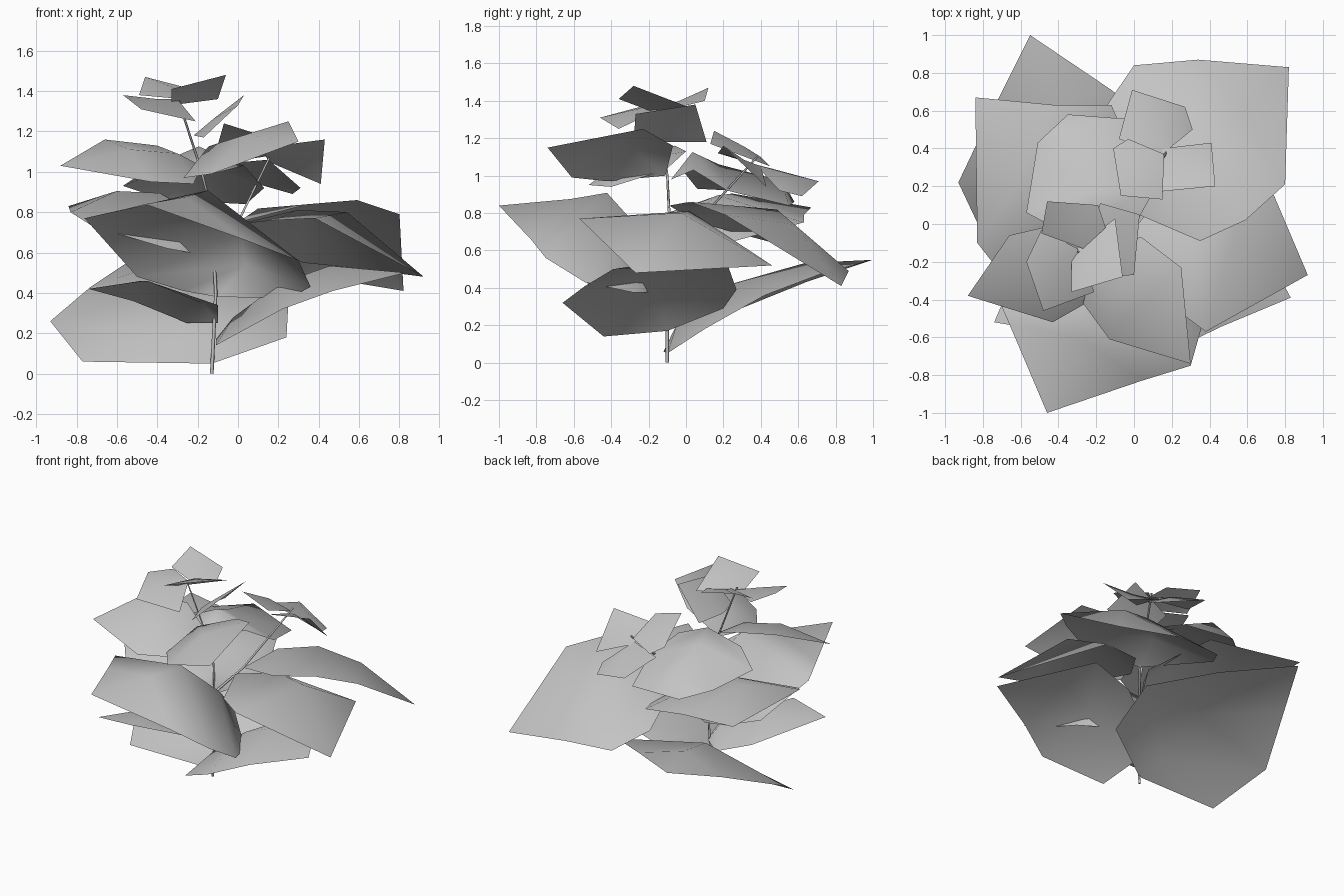
import bpy
import bmesh
from math import pi, sin
from mathutils import Vector

cube = bpy.data.objects.get("Cube")
if cube:
    bpy.data.objects.remove(cube, do_unlink=True)

# One plain grey for the whole plant
grey = bpy.data.materials.new("plant_grey")
grey.use_nodes = True
shade = (.55, .55, .55, 1)
grey.diffuse_color = shade
grey.node_tree.nodes["Principled BSDF"].inputs["Base Color"].default_value = shade


def rim_normal(rim):
    """Average upward normal of a closed outline."""
    total = Vector()
    for here, following in zip(rim, rim[1:] + rim[:1]):
        total += here.cross(following)
    total.normalize()
    return total if total.z > 0 else -total


def finish(name, bm):
    bmesh.ops.recalc_face_normals(bm, faces=bm.faces)
    if sum(face.normal.z * face.calc_area() for face in bm.faces) < 0:
        bmesh.ops.reverse_faces(bm, faces=bm.faces)
    for face in bm.faces:
        face.smooth = True
    mesh = bpy.data.meshes.new(name)
    bm.to_mesh(mesh)
    bm.free()
    mesh.materials.append(grey)
    leaf_object = bpy.data.objects.new(name, mesh)
    bpy.context.collection.objects.link(leaf_object)


def leaf(name, lift, base, tip, one_side, other_side):
    """Broad leaf: matching outline points on each side and an arched midrib."""
    base, tip = Vector(base), Vector(tip)
    side_a = [Vector(point) for point in one_side]
    side_b = [Vector(point) for point in other_side]
    up = rim_normal([base] + side_a + [tip] + side_b[::-1]) * lift
    rows = len(side_a) + 1
    rib = [(a + b) / 2 + up * sin(pi * (i + 1) / rows)
           for i, (a, b) in enumerate(zip(side_a, side_b))]

    bm = bmesh.new()
    start, end = bm.verts.new(base), bm.verts.new(tip)
    middle = [bm.verts.new(point) for point in rib]
    for side in (side_a, side_b):
        edge = [bm.verts.new(point) for point in side]
        bm.faces.new((start, edge[0], middle[0]))
        for i in range(len(edge) - 1):
            bm.faces.new((middle[i], edge[i], edge[i + 1], middle[i + 1]))
        bm.faces.new((middle[-1], edge[-1], end))
    finish(name, bm)


def small_leaf(name, lift, *corners):
    """Young leaf: a simple outline fanned around a raised centre."""
    rim = [Vector(corner) for corner in corners]
    centre = sum(rim, Vector()) / len(rim) + rim_normal(rim) * lift
    bm = bmesh.new()
    hub = bm.verts.new(centre)
    edge = [bm.verts.new(point) for point in rim]
    for here, following in zip(edge, edge[1:] + edge[:1]):
        bm.faces.new((hub, here, following))
    finish(name, bm)


def stem(name, radius, *path):
    """Thin tapering stalk along a few points."""
    curve = bpy.data.curves.new(name, "CURVE")
    curve.dimensions = "3D"
    curve.bevel_depth = radius
    curve.bevel_resolution = 0
    curve.use_fill_caps = True
    spline = curve.splines.new("POLY")
    spline.points.add(len(path) - 1)
    for i, (point, place) in enumerate(zip(spline.points, path)):
        point.co = (*place, 1)
        point.radius = 1 - i / len(path) / 2
    curve.materials.append(grey)
    stalk = bpy.data.objects.new(name, curve)
    bpy.context.collection.objects.link(stalk)


# Stalks
stem("main_stem", .009, (-.13, -.1, 0), (-.11, -.1, .4), (-.13, -.09, .8),
     (-.18, -.1, 1), (-.3, -.15, 1.37))
stem("side_stem", .009, (-.12, -.09, .6), (0, .06, .75), (.17, .38, 1.1))

# Lowest ring of leaves
leaf("rear_low_leaf", .13, (-.13, -.1, .05), (-.55, 1, .55),
     [(-.77, -.12, .06), (-.93, .22, .26), (-.73, .64, .43)],
     [(.24, .1, .18), (.25, .42, .36), (-.12, .71, .47)])
leaf("left_low_leaf", .1, (-.11, -.1, .17), (.83, -.39, .5),
     [(-.11, -.44, .14), (.22, -.66, .32), (.47, -.54, .41)],
     [(.12, .2, .29), (.27, .27, .39), (.5, .22, .53)])
leaf("right_low_leaf", .06, (-.1, -.1, .25), (-.74, -.52, .42),
     [(-.25, .02, .25), (-.52, 0, .36)],
     [(-.1, -.27, .34), (-.45, -.57, .46)])

# Middle ring of broad leaves
leaf("front_broad_leaf", .29, (-.1, -.07, .38), (-.46, -1, .84),
     [(-.27, -.06, .41), (-.5, -.13, .48), (-.76, -.3, .77), (-.66, -.53, .79)],
     [(.25, -.28, .375), (.36, -.54, .43), (.3, -.75, .56), (.04, -.83, .66)])
leaf("left_broad_leaf", .19, (0, -.03, .74), (.92, -.27, .48),
     [(.18, -.42, .76), (.38, -.57, .77)],
     [(.32, .4, .55), (.61, .46, .52)])
leaf("rear_left_broad_leaf", .15, (0, .06, .75), (.82, .83, .41),
     [(.35, -.09, .84), (.59, .02, .86), (.8, .21, .79)],
     [(-.15, .62, .6), (0, .84, .5), (.34, .87, .49)])
leaf("rear_right_broad_leaf", .16, (-.13, -.1, .58), (-.84, .67, .83),
     [(-.35, -.28, .62), (-.72, -.24, .73), (-.83, -.1, .8)],
     [(.06, .22, .64), (-.12, .63, .75), (-.42, .63, .79)])

# Upper ring of leaves
leaf("rear_upper_leaf", .14, (-.17, -.08, .98), (-.35, .58, .86),
     [(-.42, -.02, 1.03), (-.57, .06, .93), (-.51, .43, .91)],
     [(.03, .04, 1.03), (.13, .22, .92), (.04, .55, .84)])
leaf("right_upper_leaf", .07, (-.18, -.11, 1.03), (-.88, -.38, 1.03),
     [(-.4, 0, 1.13), (-.66, -.06, 1.16)],
     [(-.22, -.4, .94), (-.43, -.52, .95)])
leaf("front_upper_leaf", .08, (-.18, -.11, 1), (.3, -.74, 1.15),
     [(.04, -.07, 1.16), (.25, -.23, 1.25)],
     [(-.27, -.42, .97), (-.13, -.61, .99)])

# Young leaves on the side stem
small_leaf("side_sprig_rear_leaf", .04, (.15, .37, 1.06), (.31, .5, .92),
           (.27, .62, .89), (-.01, .71, .97), (-.08, .45, 1.04))
small_leaf("side_sprig_front_leaf", .03, (.16, .37, 1.08), (.15, .13, 1.17),
           (-.07, .15, 1.24), (-.11, .4, 1.1), (-.03, .45, 1.05))
small_leaf("side_sprig_left_leaf", .02, (.15, .4, 1.05), (.12, .17, 1.12),
           (.43, .2, 1.16), (.41, .43, .94))

# Young leaves at the top of the main stem
small_leaf("top_rear_leaf", .02, (-.27, -.13, 1.36), (-.49, -.05, 1.38),
           (-.46, .12, 1.47), (-.19, .1, 1.4), (-.15, -.02, 1.37))
small_leaf("top_right_leaf", .03, (-.3, -.13, 1.36), (-.49, -.03, 1.36),
           (-.57, -.2, 1.38), (-.48, -.46, 1.31), (-.21, -.36, 1.25))
small_leaf("top_front_leaf", .03, (-.33, -.15, 1.33), (-.33, -.36, 1.41),
           (-.06, -.28, 1.48), (-.1, .03, 1.36))
small_leaf("top_left_leaf", .02, (-.22, -.1, 1.18), (-.17, -.28, 1.17),
           (0, -.27, 1.33), (.03, .05, 1.38), (-.18, .11, 1.18))
